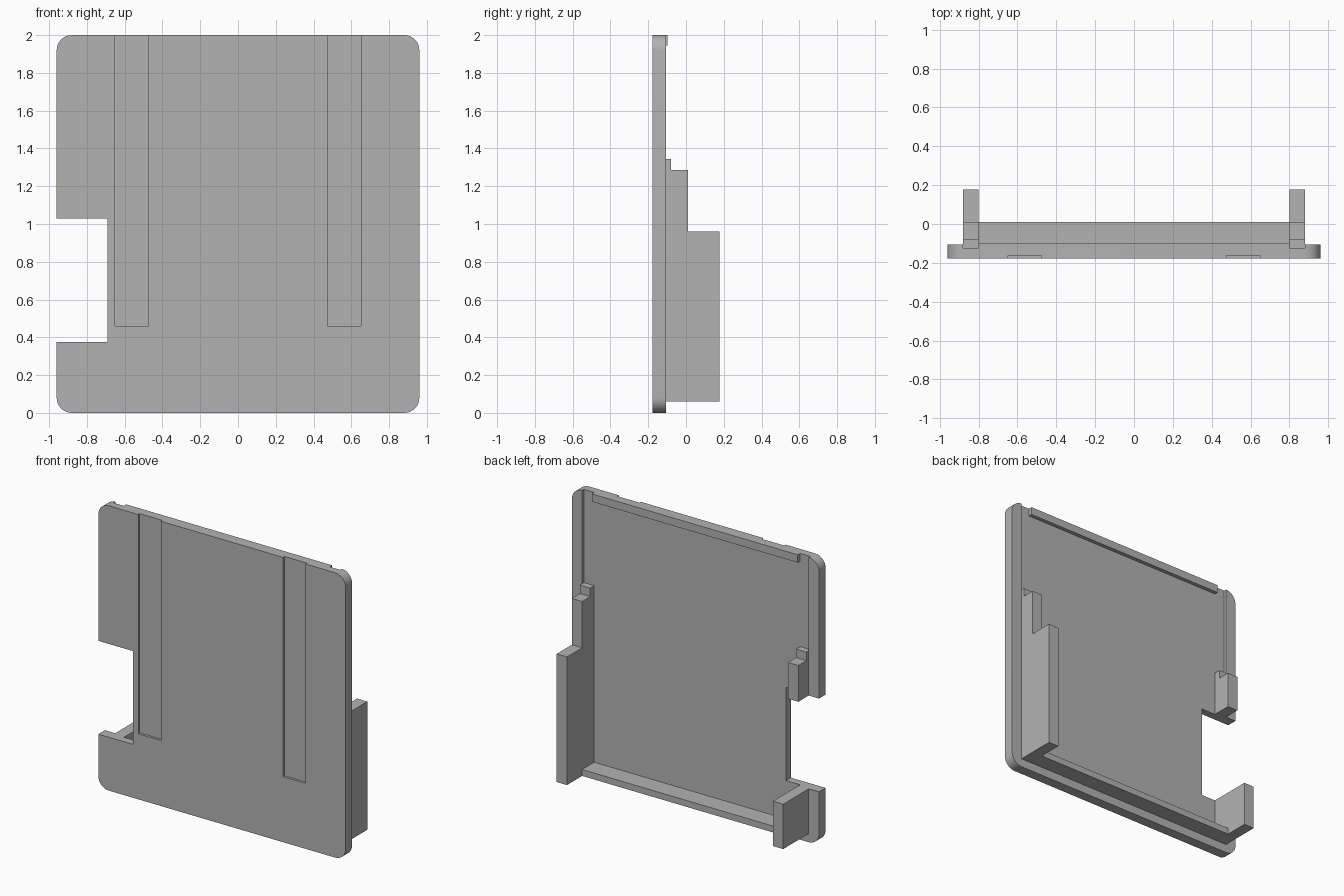
import bpy, bmesh, math
from mathutils import Vector

if "Cube" in bpy.data.objects:
    bpy.data.objects.remove(bpy.data.objects["Cube"], do_unlink=True)

grey = bpy.data.materials.new("mid_grey")
grey.use_nodes = True
colour = (0.45, 0.45, 0.45, 1)
grey.diffuse_color = colour
grey.node_tree.nodes["Principled BSDF"].inputs["Base Color"].default_value = colour

HALF_W, FRONT, BACK, FLOOR = 0.96, -0.178, -0.105, -0.124
RECESS_X, WALL_X, RECESS_Z = 0.88, 0.80, 0.06
NOTCH_X, NOTCH_LOW, NOTCH_HIGH = -0.69, 0.375, 1.03


def extrude(name, points, offset):
    """Sweep a closed flat outline along an offset."""
    bm = bmesh.new()
    face = bm.faces.new([bm.verts.new(p) for p in points])
    swept = bmesh.ops.extrude_face_region(bm, geom=[face])
    moved = [v for v in swept["geom"] if isinstance(v, bmesh.types.BMVert)]
    bmesh.ops.translate(bm, verts=moved, vec=Vector(offset))
    bmesh.ops.recalc_face_normals(bm, faces=bm.faces)
    mesh = bpy.data.meshes.new(name)
    bm.to_mesh(mesh)
    bm.free()
    mesh.materials.append(grey)
    obj = bpy.data.objects.new(name, mesh)
    bpy.context.collection.objects.link(obj)
    return obj


def box(name, x, y, z):
    outline = [(x[0], y[0], z[0]), (x[1], y[0], z[0]),
               (x[1], y[0], z[1]), (x[0], y[0], z[1])]
    return extrude(name, outline, (0, y[1] - y[0], 0))


def activate(obj):
    bpy.ops.object.select_all(action="DESELECT")
    obj.select_set(True)
    bpy.context.view_layer.objects.active = obj


def cut(obj, cutter):
    cutter.hide_render = True
    mod = obj.modifiers.new("cut", "BOOLEAN")
    mod.operation, mod.solver, mod.object = "DIFFERENCE", "EXACT", cutter
    activate(obj)
    bpy.ops.object.modifier_apply(modifier=mod.name)
    bpy.data.objects.remove(cutter, do_unlink=True)


def notch_cutter():
    return box("notch_cutter", (-1.2, NOTCH_X), (-0.5, 0.5), (NOTCH_LOW, NOTCH_HIGH))


# Rounded panel
radius, steps = 0.08, 8
outline = []
for quarter, (sx, sz) in enumerate([(1, 1), (-1, 1), (-1, -1), (1, -1)]):
    for i in range(steps + 1):
        a = (quarter + i / steps) * math.pi / 2
        outline.append((sx * (HALF_W - radius) + radius * math.cos(a), FRONT,
                        1 + sz * (1 - radius) + radius * math.sin(a)))
panel = extrude("panel", outline, (0, BACK - FRONT, 0))

# Side notch, shallow back recess and two front grooves
cut(panel, notch_cutter())
cut(panel, box("recess_cutter", (-RECESS_X, RECESS_X), (FLOOR, 0.1), (RECESS_Z, 2.2)))
for x in ((-0.65, -0.475), (0.475, 0.65)):
    cut(panel, box("groove_cutter", x, (-0.3, FRONT + 0.016), (0.46, 2.2)))
activate(panel)
bpy.ops.object.shade_smooth_by_angle(angle=math.radians(30))

# Stepped side walls; the notch interrupts the right one
root = FLOOR - 0.01
profile = [(root, RECESS_Z), (0.178, RECESS_Z), (0.178, 0.96), (0.01, 0.96),
           (0.01, 1.285), (-0.079, 1.285), (-0.079, 1.345), (root, 1.345)]
for name, x in (("left_wall", WALL_X), ("right_wall", -RECESS_X)):
    wall = extrude(name, [(x, y, z) for y, z in profile], (RECESS_X - WALL_X, 0, 0))
    if x < 0:
        cut(wall, notch_cutter())

# Bottom rail and top lip
box("bottom_rail", (-WALL_X, WALL_X), (root, 0.01), (RECESS_Z, 0.105))
box("top_lip", (-WALL_X, WALL_X), (root, -0.097), (1.945, 2.0))
